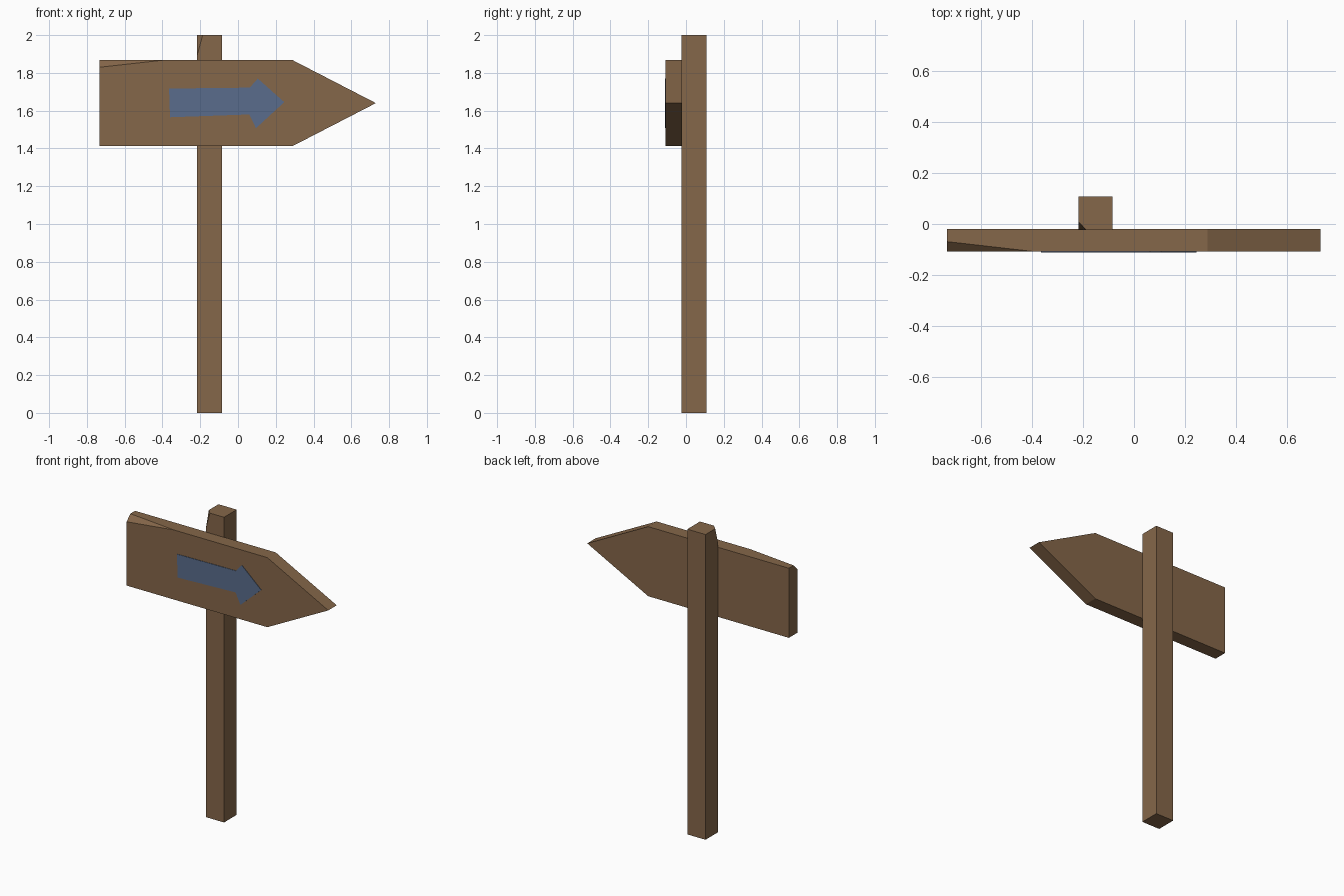
import bpy, bmesh
from mathutils import Vector

if "Cube" in bpy.data.objects:
    bpy.data.objects.remove(bpy.data.objects["Cube"])


def material(name, rgb):
    m = bpy.data.materials.new(name)
    m.diffuse_color = (*rgb, 1)
    m.use_nodes = True
    m.node_tree.nodes["Principled BSDF"].inputs["Base Color"].default_value = m.diffuse_color
    return m


wood = material("brown wood", (0.235, 0.135, 0.067))
paint = material("blue paint", (0.10, 0.15, 0.262))


def prism(name, outline, y0, y1, mat, chip=None):
    """Extrude an x-z outline from y0 (front) to y1; chip = three points of a corner cut."""
    bm = bmesh.new()
    face = bm.faces.new([bm.verts.new((x, y0, z)) for x, z in outline])
    ext = bmesh.ops.extrude_face_region(bm, geom=[face])
    verts = [g for g in ext["geom"] if isinstance(g, bmesh.types.BMVert)]
    bmesh.ops.translate(bm, verts=verts, vec=(0, y1 - y0, 0))
    if chip:
        a, b, c = map(Vector, chip)
        n = (b - a).cross(c - a).normalized()
        centre = sum((v.co for v in bm.verts), Vector()) / len(bm.verts)
        if n.dot(centre - a) > 0:   # normal points at the removed corner
            n = -n
        cut = bmesh.ops.bisect_plane(bm, geom=bm.verts[:] + bm.edges[:] + bm.faces[:],
                                     plane_co=a, plane_no=n, clear_outer=True, dist=1e-6)
        edges = [g for g in cut["geom_cut"] if isinstance(g, bmesh.types.BMEdge)]
        bmesh.ops.contextual_create(bm, geom=edges)
    bmesh.ops.recalc_face_normals(bm, faces=bm.faces[:])
    me = bpy.data.meshes.new(name)
    bm.to_mesh(me)
    bm.free()
    me.materials.append(mat)
    ob = bpy.data.objects.new(name, me)
    bpy.context.collection.objects.link(ob)
    return ob


# Upright post with a chipped front left top corner
prism("post", [(-0.217, 0), (-0.085, 0), (-0.085, 2), (-0.217, 2)], -0.023, 0.108, wood,
      chip=[(-0.217, 0.008, 2), (-0.187, -0.023, 2), (-0.217, -0.023, 1.89)])

# Pointed board with a long chip along its top left corner
prism("sign_board", [(-0.732, 1.412), (0.288, 1.412), (0.73, 1.64), (0.288, 1.868), (-0.732, 1.868)],
      -0.108, -0.02, wood,
      chip=[(-0.732, -0.069, 1.868), (-0.39, -0.108, 1.868), (-0.732, -0.108, 1.83)])

# Hand painted arrow, a thin plate on the board
prism("painted_arrow", [(-0.36, 1.565), (0.06, 1.58), (0.095, 1.507), (0.245, 1.645), (0.105, 1.77),
                        (0.062, 1.722), (-0.365, 1.717)], -0.111, -0.107, paint)
